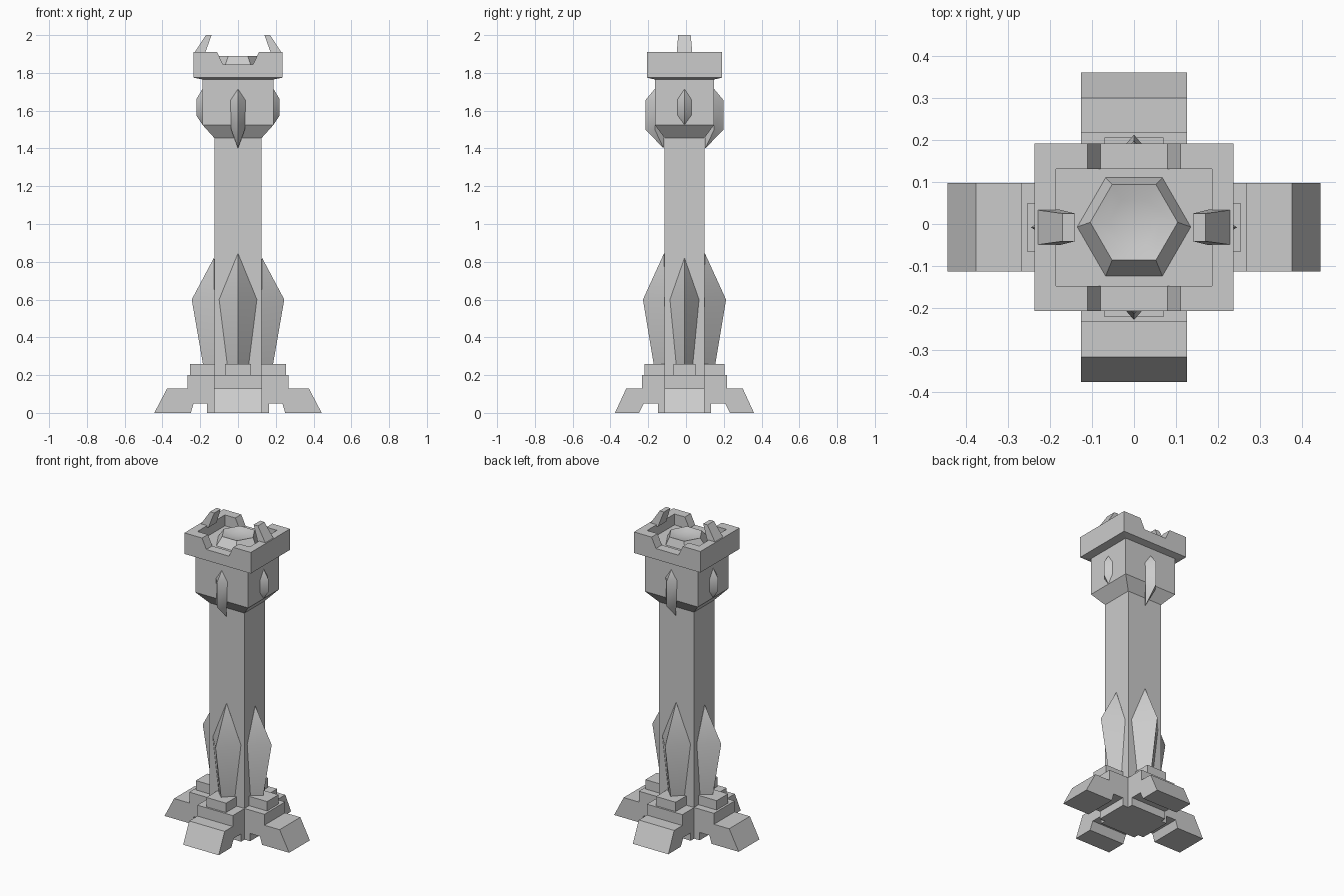
import bpy, bmesh
from math import pi, cos, sin, radians
from mathutils import Matrix, Vector

CY = -0.008  # depth centre of the column

old = bpy.data.objects.get("Cube")
if old:
    bpy.data.objects.remove(old, do_unlink=True)

stone = bpy.data.materials.new("grey_stone")
stone.use_nodes = True
stone.diffuse_color = (0.6, 0.6, 0.6, 1)
stone.node_tree.nodes["Principled BSDF"].inputs["Base Color"].default_value = (0.6, 0.6, 0.6, 1)


def finish(name, bm, turn=0, smooth=None):
    """Turn a bmesh into an object, spun about the column axis."""
    bm.transform(Matrix.Translation((0, CY, 0)) @ Matrix.Rotation(turn, 4, "Z"))
    bmesh.ops.recalc_face_normals(bm, faces=bm.faces[:])
    mesh = bpy.data.meshes.new(name)
    bm.to_mesh(mesh)
    bm.free()
    mesh.materials.append(stone)
    ob = bpy.data.objects.new(name, mesh)
    bpy.context.collection.objects.link(ob)
    if smooth:
        bpy.ops.object.select_all(action="DESELECT")
        ob.select_set(True)
        bpy.context.view_layer.objects.active = ob
        bpy.ops.object.shade_smooth_by_angle(angle=radians(smooth))
    return ob


def loft(name, rings, turn=0, smooth=None):
    """Skin a stack of rings; a ring of one point makes a tip."""
    bm = bmesh.new()
    loops = [[bm.verts.new(p) for p in ring] for ring in rings]
    for a, b in zip(loops, loops[1:]):
        n = max(len(a), len(b))
        for i in range(n):
            j = (i + 1) % n
            if len(a) == 1:
                bm.faces.new((a[0], b[i], b[j]))
            elif len(b) == 1:
                bm.faces.new((a[i], a[j], b[0]))
            else:
                bm.faces.new((a[i], a[j], b[j], b[i]))
    for end in (loops[0], loops[-1]):
        if len(end) > 2:
            bm.faces.new(end)
    return finish(name, bm, turn, smooth)


def rect(hx, hy, z):
    return [(-hx, -hy, z), (hx, -hy, z), (hx, hy, z), (-hx, hy, z)]


def prism(name, profile, half, turn=0, half_inner=None):
    """Extrude an (outward, z) profile across its width."""
    return loft(name, [[(u, s * half, z) for u, z in profile] for s in (-1, 1)], turn)


def crystal(name, levels, turn):
    """Diamond-section shard; levels are (z, half width, depth, centre)."""
    rings = []
    for z, w, d, c in levels:
        if w == 0:
            rings.append([(c, 0, z)])
        else:
            rings.append([(c + d, 0, z), (c, w, z), (c - d, 0, z), (c, -w, z)])
    return loft(name, rings, turn, 40)


# Column with flared head
loft("column", [rect(0.125, 0.105, 0), rect(0.125, 0.105, 1.455),
                rect(0.188, 0.157, 1.525), rect(0.188, 0.157, 1.78)])

# Hollow crown with a notch through its front and back walls
crown = loft("crown", [rect(0.188, 0.157, 1.765), rect(0.236, 0.199, 1.775),
                       rect(0.236, 0.199, 1.91), rect(0.185, 0.139, 1.91),
                       rect(0.185, 0.139, 1.84)])
cutter = prism("notch_cutter", [(-0.08, 1.845), (0.08, 1.845),
                                (0.125, 1.94), (-0.125, 1.94)], 0.3)
cutter.hide_render = True
cut = crown.modifiers.new("notch", "BOOLEAN")
cut.operation, cut.solver, cut.object = "DIFFERENCE", "EXACT", cutter
bpy.ops.object.select_all(action="DESELECT")
crown.select_set(True)
bpy.context.view_layer.objects.active = crown
bpy.ops.object.modifier_apply(modifier="notch")
bpy.data.objects.remove(cutter, do_unlink=True)


# Six-sided dish inside the crown
def hexagon(r, z, dy=0):
    return [(r * cos(i * pi / 3), dy + r * sin(i * pi / 3), z) for i in range(6)]


loft("dish", [hexagon(0.138, 1.835), hexagon(0.104, 1.89, 0.012),
              hexagon(0.06, 1.878, 0.012), [(0, 0.012, 1.873)]], smooth=30)

# Parts on the four sides: face distance, arm width, and outward sizes
WIDE = dict(face=0.125, half=0.105, toe=0.443, knee=0.375, step=0.267,
            slot=(0.165, 0.235, 0.25), block=(0.253, 0.058), shard=0.077,
            tip=0.82, out=0.12, head=0.188)
DEEP = dict(face=0.105, half=0.126, toe=0.368, knee=0.308, step=0.225,
            slot=(0.14, 0.215, 0.24), block=(0.213, 0.07), shard=0.1,
            tip=0.845, out=0.115, head=0.157)

for side, (label, s) in enumerate((("left", WIDE), ("back", DEEP),
                                   ("right", WIDE), ("front", DEEP))):
    turn = side * pi / 2
    f, h = s["face"], s["head"]
    a, b, c = s["slot"]
    # Stepped foot with a slot underneath
    prism(label + "_foot", [(f, 0), (a, 0), (a, 0.05), (b, 0.05), (c, 0),
                            (s["toe"], 0), (s["knee"], 0.13), (s["step"], 0.13),
                            (s["step"], 0.2), (f, 0.2)], s["half"], turn)
    reach, width = s["block"]
    prism(label + "_foot_block", [(f, 0.2), (reach, 0.2), (reach, 0.26), (f, 0.26)],
          width, turn)
    # Tall shard on the shaft
    w, d = s["shard"], s["out"]
    crystal(label + "_base_crystal", [(0.2, w * 0.5, d * 0.42, f), (0.6, w, d, f),
                                      (s["tip"], 0, 0, f + 0.003)], turn)
    # Small shard on the head, longer at front and back
    if s is WIDE:
        levels = [(1.525, 0, 0, h), (1.575, 0.036, 0.033, h),
                  (1.66, 0.036, 0.033, h), (1.715, 0, 0, h)]
        # Horn leaning in over the crown
        horn = [(0.235, 0.042, 1.9), (0.17, 0.033, 2.0), (0.14, 0.033, 2.0),
                (0.176, 0.042, 1.9)]
        loft(label + "_horn", [[(x, k * y, z) for x, y, z in horn] for k in (-1, 1)], turn)
    else:
        levels = [(1.4, 0, 0, f + 0.005), (1.5, 0.036, 0.05, h),
                  (1.655, 0.04, 0.05, h), (1.715, 0, 0, h)]
    crystal(label + "_head_crystal", levels, turn)
